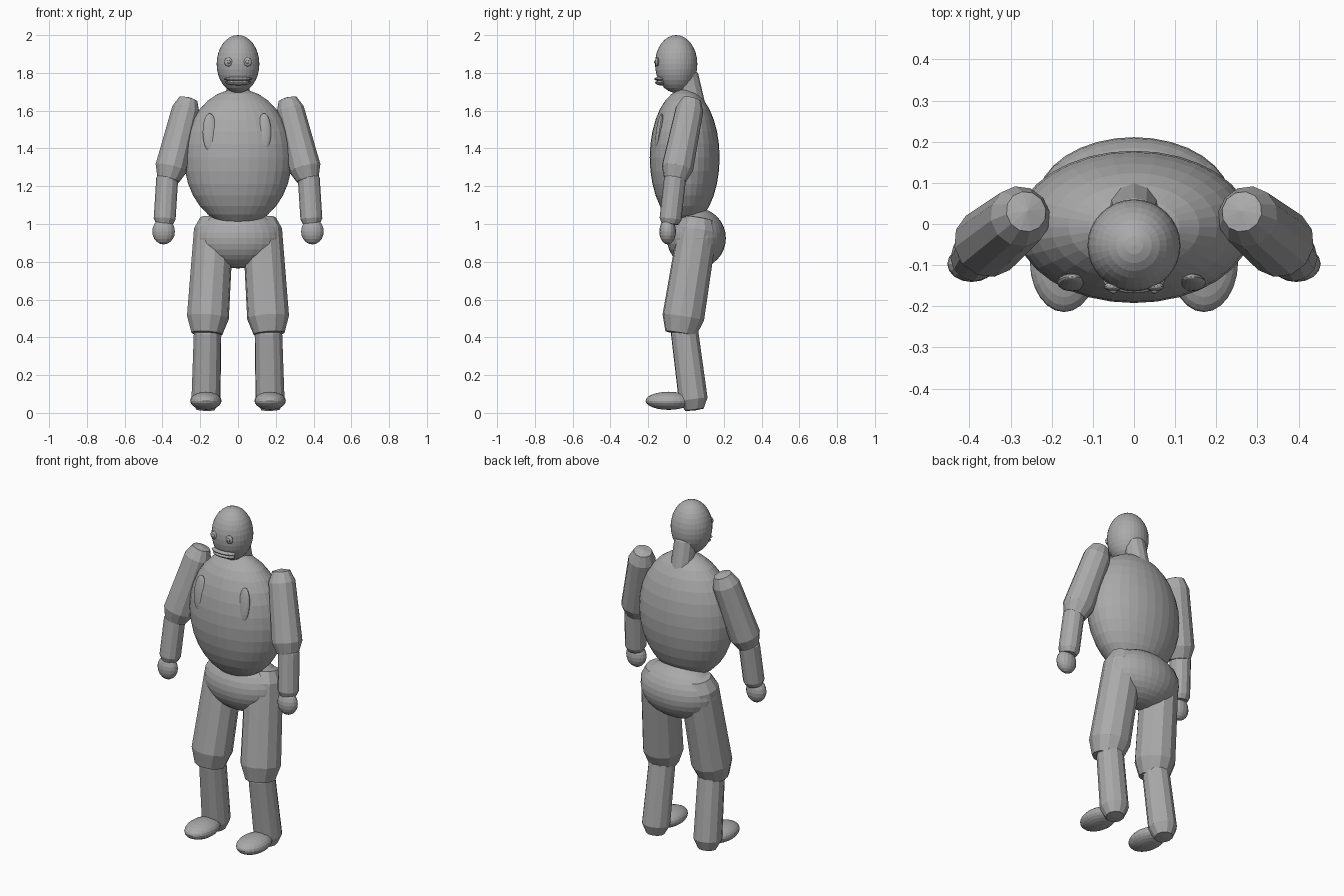
import bpy
import bmesh
from math import radians, sin, cos, tau
from mathutils import Vector, Matrix

cube = bpy.data.objects.get("Cube")
if cube:
    bpy.data.objects.remove(cube, do_unlink=True)

GREY = (0.4, 0.4, 0.4, 1.0)
grey = bpy.data.materials.new("plain grey")
grey.use_nodes = True
grey.diffuse_color = GREY
grey.node_tree.nodes["Principled BSDF"].inputs["Base Color"].default_value = GREY


def finish(name, bm):
    bmesh.ops.recalc_face_normals(bm, faces=bm.faces[:])
    mesh = bpy.data.meshes.new(name)
    bm.to_mesh(mesh)
    bm.free()
    mesh.materials.append(grey)
    obj = bpy.data.objects.new(name, mesh)
    bpy.context.collection.objects.link(obj)
    return obj


def ellipsoid(name, centre, radii, segments=32, rings=16, tilt=0):
    """Flat-shaded sphere, scaled, then tilted about x in degrees."""
    bm = bmesh.new()
    matrix = (Matrix.Translation(centre) @ Matrix.Rotation(radians(tilt), 4, 'X')
              @ Matrix.Diagonal((*radii, 1)))
    bmesh.ops.create_uvsphere(bm, u_segments=segments, v_segments=rings,
                              radius=1, matrix=matrix)
    return finish(name, bm)


def limb(name, start, end, profile, sides=12):
    """Round limb; profile lists (distance fraction, radius) from start to end."""
    start, end = Vector(start), Vector(end)
    axis = end - start
    turn = axis.to_track_quat('Z', 'Y')
    bm = bmesh.new()
    rings = []
    for t, r in profile:
        rings.append([bm.verts.new(start + axis * t + turn @ Vector(
            (r * cos(tau * i / sides), r * sin(tau * i / sides), 0)))
            for i in range(sides)])
    for low, high in zip(rings, rings[1:]):
        for i in range(sides):
            j = (i + 1) % sides
            bm.faces.new((low[i], low[j], high[j], high[i]))
    # Shallow pointed caps
    for ring, point in ((rings[0], start - axis.normalized() * 0.012),
                        (rings[-1], end + axis.normalized() * 0.005)):
        tip = bm.verts.new(point)
        for i in range(sides):
            bm.faces.new((ring[i], ring[(i + 1) % sides], tip))
    return finish(name, bm)


# Trunk and head
ellipsoid("torso", (0, -0.007, 1.352), (0.286, 0.185, 0.363))
ellipsoid("pelvis", (0, 0.055, 0.925), (0.236, 0.156, 0.16))
ellipsoid("head", (0, -0.052, 1.847), (0.113, 0.112, 0.153))
limb("neck", (0, 0.0, 1.81), (0, 0.045, 1.6), [(0, 0.045), (0.12, 0.06), (1, 0.064)])

# Lips
ellipsoid("upper_lip", (0, -0.135, 1.768), (0.076, 0.033, 0.012), 16, 8)
ellipsoid("lower_lip", (0, -0.133, 1.748), (0.07, 0.03, 0.014), 16, 8)

# Paired parts: the model's left is +x
for side, s in (("left", 1), ("right", -1)):
    ellipsoid(side + "_eye", (s * 0.05, -0.152, 1.858), (0.023, 0.011, 0.024), 16, 8)
    ellipsoid(side + "_pupil", (s * 0.05, -0.161, 1.858), (0.01, 0.008, 0.01), 12, 8)
    ellipsoid(side + "_chest_oval", (s * 0.144 - 0.006, -0.142, 1.487),
              (0.037, 0.017, 0.1), 16, 12, -8)

    limb(side + "_upper_arm", (s * 0.262, 0.03, 1.66), (s * 0.37, -0.058, 1.235),
         [(0, 0.05), (0.13, 0.075), (0.86, 0.085), (1, 0.06)])
    limb(side + "_forearm", (s * 0.373, -0.055, 1.27), (s * 0.39, -0.085, 1.0),
         [(0, 0.04), (0.1, 0.058), (0.9, 0.058), (1, 0.045)])
    ellipsoid(side + "_hand", (s * 0.394, -0.097, 0.96), (0.06, 0.044, 0.068), 16, 10)

    limb(side + "_thigh", (s * 0.125, 0.07, 1.03), (s * 0.165, -0.028, 0.42),
         [(0, 0.075), (0.1, 0.105), (0.86, 0.112), (1, 0.083)])
    limb(side + "_shin", (s * 0.16, -0.013, 0.47), (s * 0.171, 0.045, 0.017),
         [(0, 0.06), (0.1, 0.074), (0.88, 0.078), (1, 0.05)])
    ellipsoid(side + "_foot", (s * 0.17, -0.092, 0.064), (0.083, 0.122, 0.048), 24, 12)
